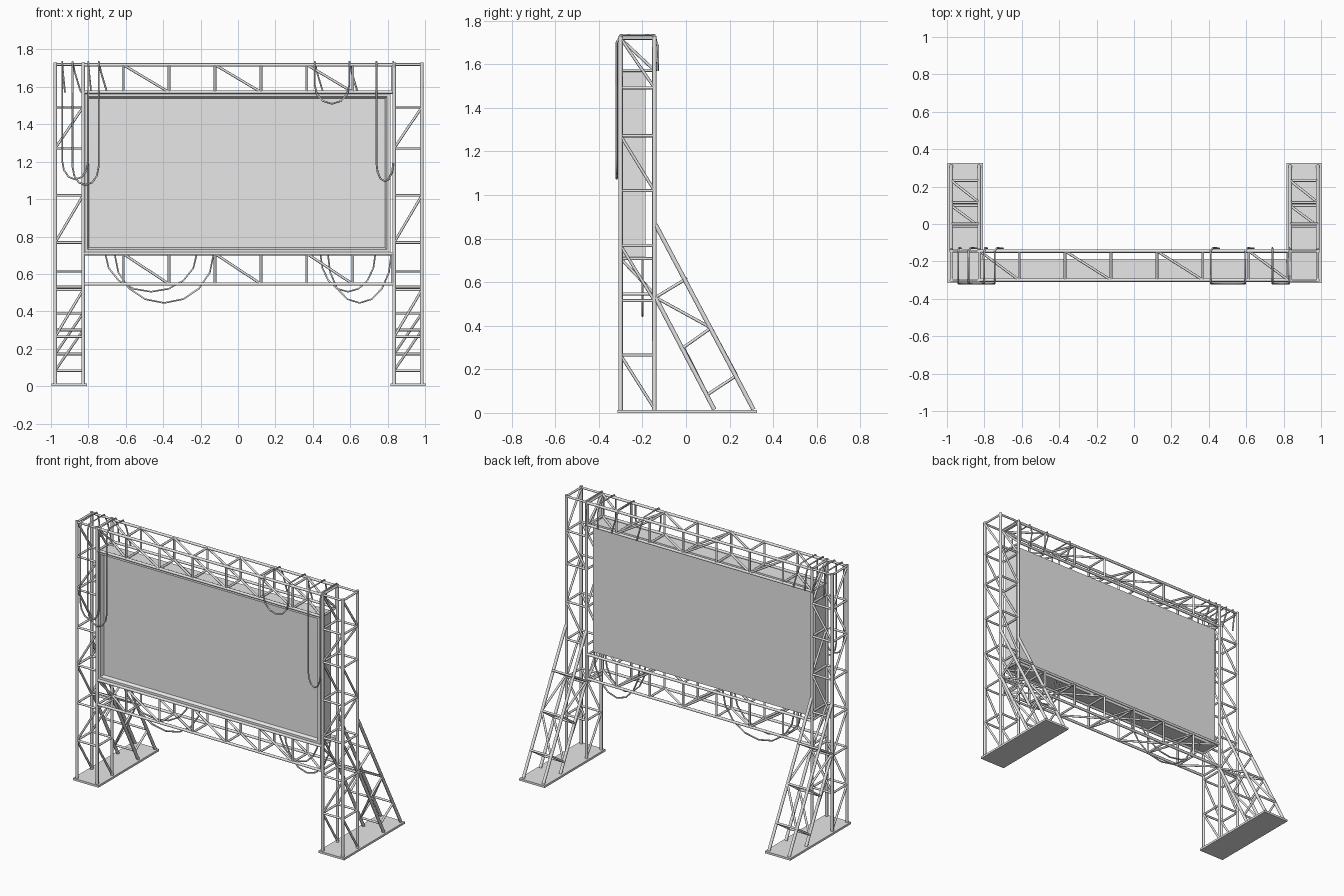
import bpy, bmesh, math
from mathutils import Vector, Matrix

old = bpy.data.objects.get("Cube")
if old:
    bpy.data.objects.remove(old)

grey = bpy.data.materials.new("light_grey")
grey.use_nodes = True
grey.diffuse_color = (0.8, 0.8, 0.8, 1)
grey.node_tree.nodes["Principled BSDF"].inputs["Base Color"].default_value = (0.8, 0.8, 0.8, 1)

POST, BRACE, CABLE = 0.010, 0.007, 0.005


def add_object(name, bm, smooth=False):
    mesh = bpy.data.meshes.new(name)
    bm.to_mesh(mesh)
    bm.free()
    mesh.materials.append(grey)
    obj = bpy.data.objects.new(name, mesh)
    bpy.context.collection.objects.link(obj)
    if smooth:
        bpy.ops.object.select_all(action='DESELECT')
        obj.select_set(True)
        bpy.context.view_layer.objects.active = obj
        bpy.ops.object.shade_smooth_by_angle(angle=math.radians(50))
    return obj


def bar(bm, a, b, radius=BRACE):
    a, b = Vector(a), Vector(b)
    d = b - a
    turn = d.to_track_quat('Z', 'Y').to_matrix().to_4x4()
    bmesh.ops.create_cone(bm, cap_ends=True, segments=8, radius1=radius, radius2=radius,
                          depth=d.length, matrix=Matrix.Translation((a + b) / 2) @ turn)


def box(bm, low, high):
    low, high = Vector(low), Vector(high)
    m = Matrix.Translation((low + high) / 2) @ Matrix.Diagonal((*(high - low), 1))
    return bmesh.ops.create_cube(bm, size=1, matrix=m)


def cable(name, points):
    curve = bpy.data.curves.new(name, 'CURVE')
    curve.dimensions = '3D'
    curve.bevel_depth = CABLE
    curve.bevel_resolution = 1
    curve.use_fill_caps = True
    line = curve.splines.new('POLY')
    line.points.add(len(points) - 1)
    for p, co in zip(line.points, points):
        p.co = (*co, 1)
    curve.materials.append(grey)
    bpy.context.collection.objects.link(bpy.data.objects.new(name, curve))


FRONT, BACK = -0.30, -0.145
LEVELS = [0.02, 0.265, 0.515, 0.768, 1.02, 1.272, 1.492, 1.72]


def tower(name, x0, x1):
    bm = bmesh.new()
    for x in (x0, x1):
        for y in (FRONT, BACK):
            bar(bm, (x, y, 0.01), (x, y, 1.73), POST)
    for z in LEVELS[1:]:
        for y in (FRONT, BACK):
            bar(bm, (x0, y, z), (x1, y, z))
        for x in (x0, x1):
            bar(bm, (x, FRONT, z), (x, BACK, z))
    # Bracing alternates between the side faces and the front and back faces
    for i, (low, high) in enumerate(zip(LEVELS, LEVELS[1:])):
        if i % 2 == 0:
            for x in (x0, x1):
                bar(bm, (x, FRONT, high), (x, BACK, low))
        else:
            for y in (FRONT, BACK):
                bar(bm, (x0, y, low), (x1, y, high))
    add_object(name, bm, True)


def buttress(name, x0, x1):
    bm = bmesh.new()
    outer = [(-0.14, 0.865), (0.0, 0.615), (0.115, 0.39), (0.232, 0.172), (0.31, 0.015)]
    inner = [(-0.14, 0.53), (-0.012, 0.30), (0.098, 0.083), (0.13, 0.015)]
    for x in (x0, x1):
        for chain in (outer, inner):
            bar(bm, (x, *chain[0]), (x, *chain[-1]), POST)
        for a, b in zip(inner[:3], outer[1:4]):
            bar(bm, (x, *a), (x, *b))
        bar(bm, (x, *inner[0]), (x, *outer[2]))
    # Rungs and diagonals between the two side frames
    for p in outer[1:4] + inner[:3]:
        bar(bm, (x0, *p), (x1, *p))
    for low, high in ((outer[3], outer[2]), (inner[2], inner[1])):
        bar(bm, (x0, *low), (x1, *high))
    add_object(name, bm, True)


def beam(name, low, high):
    bm = bmesh.new()
    for y in (FRONT, BACK):
        for z in (low, high):
            bar(bm, (-0.83, y, z), (0.83, y, z), 0.009)
    nodes = [max(-0.825, min(0.825, -0.86 + 0.2457 * i)) for i in range(8)]
    for x in nodes:
        for y in (FRONT, BACK):
            bar(bm, (x, y, low), (x, y, high))
        for z in (low, high):
            bar(bm, (x, FRONT, z), (x, BACK, z))
    for i, (a, b) in enumerate(zip(nodes, nodes[1:])):
        if i % 2:
            for y in (FRONT, BACK):
                bar(bm, (a, y, high), (b, y, low))
        else:
            for z in (low, high):
                bar(bm, (a, BACK, z), (b, FRONT, z))
    # Cross-section braces in the end bays
    for x in (nodes[0], nodes[-1]):
        bar(bm, (x, FRONT, high), (x, BACK, low))
    add_object(name, bm, True)


# Towers, rear supports and ground plates
for side, x0, x1 in (("right", -0.977, -0.828), ("left", 0.835, 0.983)):
    tower(side + "_tower", x0, x1)
    buttress(side + "_rear_support", x0, x1)
    bm = bmesh.new()
    mid = (x0 + x1) / 2
    box(bm, (mid - 0.094, -0.315, 0), (mid + 0.094, 0.325, 0.014))
    add_object(side + "_base_plate", bm)

beam("top_beam", 1.572, 1.718)
beam("bottom_beam", 0.546, 0.708)

# Display cabinet with a recessed panel
bm = bmesh.new()
box(bm, (-0.825, -0.297, 0.712), (0.815, -0.187, 1.567))
bm.normal_update()
face = min(bm.faces, key=lambda f: f.calc_center_median().y)
bmesh.ops.inset_region(bm, faces=[face], thickness=0.027, depth=0)
bmesh.ops.inset_region(bm, faces=[face], thickness=0.014, depth=-0.02)
add_object("display_screen", bm)


# Cables draped over the top beam
def draped(name, x0, x1, bottom, swing):
    mid, half = (x0 + x1) / 2, (x1 - x0) / 2
    drop = min(0.1, (1.72 - bottom) / 2)
    back = [(-0.13, 1.57), (-0.128, 1.68), (-0.145, 1.735), (-0.30, 1.735), (-0.318, 1.70)]
    left = [(x0 + swing * max(0, 1.72 - z), y, z) for y, z in back]
    right = [(x1 + swing * max(0, 1.72 - z), y, z) for y, z in reversed(back)]
    left[-1], right[0] = (x0, -0.318, 1.70), (x1, -0.318, 1.70)
    loop = [(mid - half * math.cos(t), -0.318, bottom + drop * (1 - math.sin(t)))
            for t in (math.pi * i / 6 for i in range(7))]
    cable(name, left + loop + right)


draped("outer_right_cable", -0.94, -0.80, 1.105, 0.1)
draped("inner_right_cable", -0.885, -0.745, 1.075, 0.3)
draped("left_cable", 0.74, 0.83, 1.095, 0)
draped("short_left_cable", 0.41, 0.595, 1.51, 0.3)


# Cables slung under the bottom beam
def slung(name, x0, x1, bottom):
    mid, half = (x0 + x1) / 2, (x1 - x0) / 2
    cable(name, [(mid - half * math.cos(t), -0.2, 0.71 - (0.71 - bottom) * math.sin(t))
                 for t in (math.pi * i / 8 for i in range(9))])


slung("long_low_cable", -0.66, -0.13, 0.445)
slung("short_low_cable", -0.71, -0.22, 0.505)
slung("wide_left_low_cable", 0.48, 0.82, 0.445)
slung("narrow_left_low_cable", 0.44, 0.735, 0.505)
